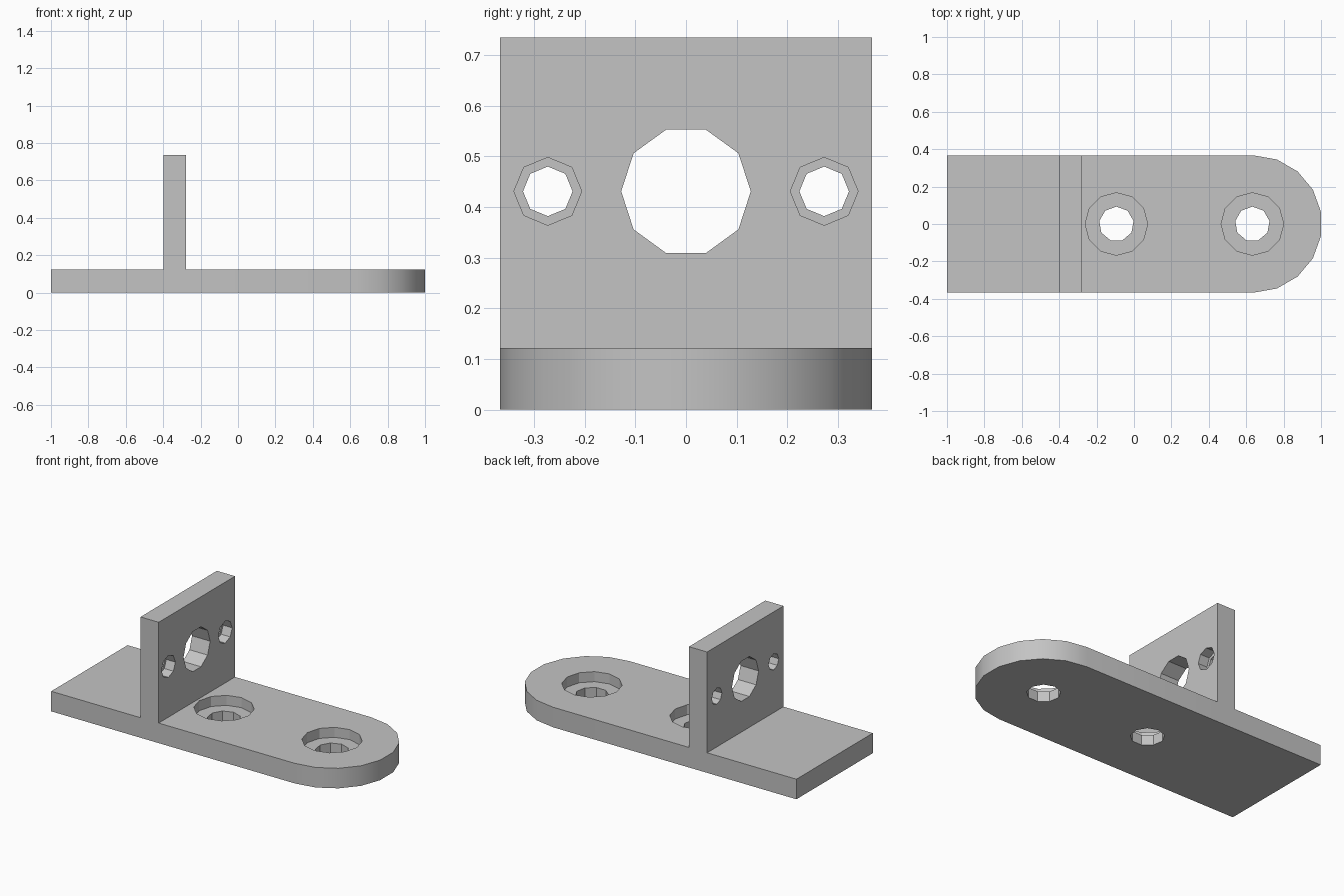
import bpy
import bmesh
from math import cos, sin, radians, pi
from mathutils import Matrix

cube = bpy.data.objects.get("Cube")
if cube:
    bpy.data.objects.remove(cube, do_unlink=True)

THICK = 0.122      # sheet thickness of base and upright
HALF_W = 0.367     # half width, also radius of the rounded end
ARC_X = 0.6386     # centre of the rounded end
FACE_X = -0.277    # front face of the upright
HOLE_Z = 0.431

grey = bpy.data.materials.new("plain grey")
grey.use_nodes = True
colour = (0.55, 0.55, 0.55, 1)
grey.diffuse_color = colour
grey.node_tree.nodes["Principled BSDF"].inputs["Base Color"].default_value = colour


def add_object(name, bm):
    bmesh.ops.recalc_face_normals(bm, faces=bm.faces)
    mesh = bpy.data.meshes.new(name)
    bm.to_mesh(mesh)
    bm.free()
    mesh.materials.append(grey)
    obj = bpy.data.objects.new(name, mesh)
    bpy.context.collection.objects.link(obj)
    return obj


def prism(name, outline, low, high):
    """Extrude an xy outline from z = low to z = high."""
    bm = bmesh.new()
    face = bm.faces.new([bm.verts.new((x, y, low)) for x, y in outline])
    top = bmesh.ops.extrude_face_region(bm, geom=[face])["geom"]
    verts = [v for v in top if isinstance(v, bmesh.types.BMVert)]
    bmesh.ops.translate(bm, verts=verts, vec=(0, 0, high - low))
    return add_object(name, bm)


def drill(name, sides, radius, low, high, place, start=0.0):
    """Round cutter along local z, placed by a matrix."""
    ring = [(radius * cos(start + 2 * pi * i / sides),
             radius * sin(start + 2 * pi * i / sides)) for i in range(sides)]
    obj = prism(name, ring, low, high)
    obj.data.transform(place)
    return obj


def combine(target, tool, operation):
    mod = target.modifiers.new(operation, "BOOLEAN")
    mod.operation = operation
    mod.solver = "EXACT"
    mod.object = tool
    bpy.context.view_layer.objects.active = target
    bpy.ops.object.modifier_apply(modifier=mod.name)
    bpy.data.objects.remove(tool, do_unlink=True)


# Base strip with a rounded end
arc = [(ARC_X + HALF_W * cos(radians(a)), HALF_W * sin(radians(a)))
       for a in range(-90, 91, 20)]
bracket = prism("mounting_bracket", [(-1, HALF_W), (-1, -HALF_W)] + arc, 0, THICK)

# Upright plate, sunk into the base and joined to it
back = FACE_X - THICK
upright = prism("upright_plate", [(back, -HALF_W), (FACE_X, -HALF_W),
                                  (FACE_X, HALF_W), (back, HALF_W)], 0, 0.735)
combine(bracket, upright, "UNION")

# Counterbored screw holes in the base
for x in (-0.094, 0.633):
    place = Matrix.Translation((x, 0, 0))
    combine(bracket, drill("base_hole", 9, 0.093, -0.1, 0.2, place, pi / 2), "DIFFERENCE")
    combine(bracket, drill("base_recess", 12, 0.167, THICK / 2, 0.2, place), "DIFFERENCE")

# Centre hole and two counterbored side holes through the upright
sideways = Matrix.Rotation(pi / 2, 4, "Y") @ Matrix.Rotation(pi / 2, 4, "Z")
centre = Matrix.Translation((FACE_X, 0, HOLE_Z)) @ sideways
combine(bracket, drill("centre_hole", 10, 0.128, -0.2, 0.1, centre), "DIFFERENCE")
for y in (-0.273, 0.273):
    place = Matrix.Translation((FACE_X, y, HOLE_Z)) @ sideways
    combine(bracket, drill("side_hole", 8, 0.049, -0.2, 0.1, place), "DIFFERENCE")
    combine(bracket, drill("side_recess", 8, 0.067, -THICK / 2, 0.1, place), "DIFFERENCE")

# Smooth the rounded end, keep every other edge crisp
bpy.ops.object.select_all(action="DESELECT")
bracket.select_set(True)
bpy.context.view_layer.objects.active = bracket
bpy.ops.object.shade_smooth_by_angle(angle=radians(25))
